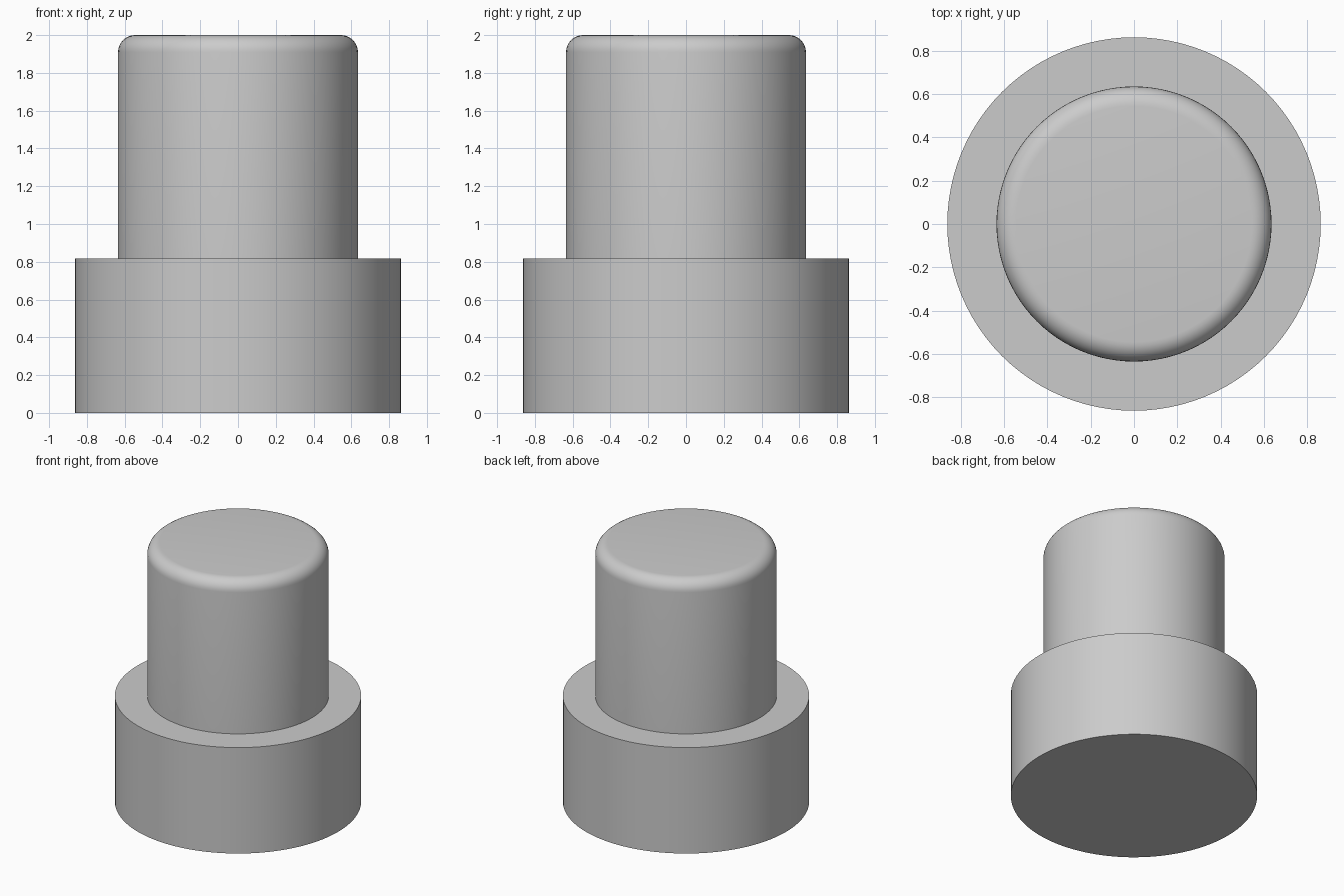
import bpy, bmesh
from math import pi, sin, cos, radians

cube = bpy.data.objects.get("Cube")
if cube:
    bpy.data.objects.remove(cube, do_unlink=True)

BASE_R, BASE_H = 0.862, 0.818
PIN_R, TOP = 0.635, 2.0
ROUND, STEPS, SIDES = 0.09, 8, 96

# One grey material
grey = bpy.data.materials.new("plain grey")
grey.use_nodes = True
colour = (0.6, 0.6, 0.6, 1)
grey.diffuse_color = colour
grey.node_tree.nodes["Principled BSDF"].inputs["Base Color"].default_value = colour

# Half profile: wide base, shoulder, narrow pin with rounded rim
profile = [(0, 0), (BASE_R, 0), (BASE_R, BASE_H), (PIN_R, BASE_H)]
for i in range(STEPS + 1):
    a = pi / 2 * i / STEPS
    profile.append((PIN_R - ROUND + ROUND * cos(a), TOP - ROUND + ROUND * sin(a)))
profile.append((0, TOP))

# Revolve the profile around the vertical axis
bm = bmesh.new()
verts = [bm.verts.new((r, 0, z)) for r, z in profile]
edges = [bm.edges.new(pair) for pair in zip(verts, verts[1:])]
bmesh.ops.spin(bm, geom=verts + edges, cent=(0, 0, 0), axis=(0, 0, 1),
               angle=2 * pi, steps=SIDES, use_merge=False)
bmesh.ops.remove_doubles(bm, verts=bm.verts, dist=0.0005)
bmesh.ops.recalc_face_normals(bm, faces=bm.faces)
mesh = bpy.data.meshes.new("stepped_pin")
bm.to_mesh(mesh)
bm.free()
mesh.materials.append(grey)

pin = bpy.data.objects.new("stepped_pin", mesh)
bpy.context.collection.objects.link(pin)
bpy.ops.object.select_all(action='DESELECT')
pin.select_set(True)
bpy.context.view_layer.objects.active = pin
bpy.ops.object.shade_smooth_by_angle(angle=radians(30))
